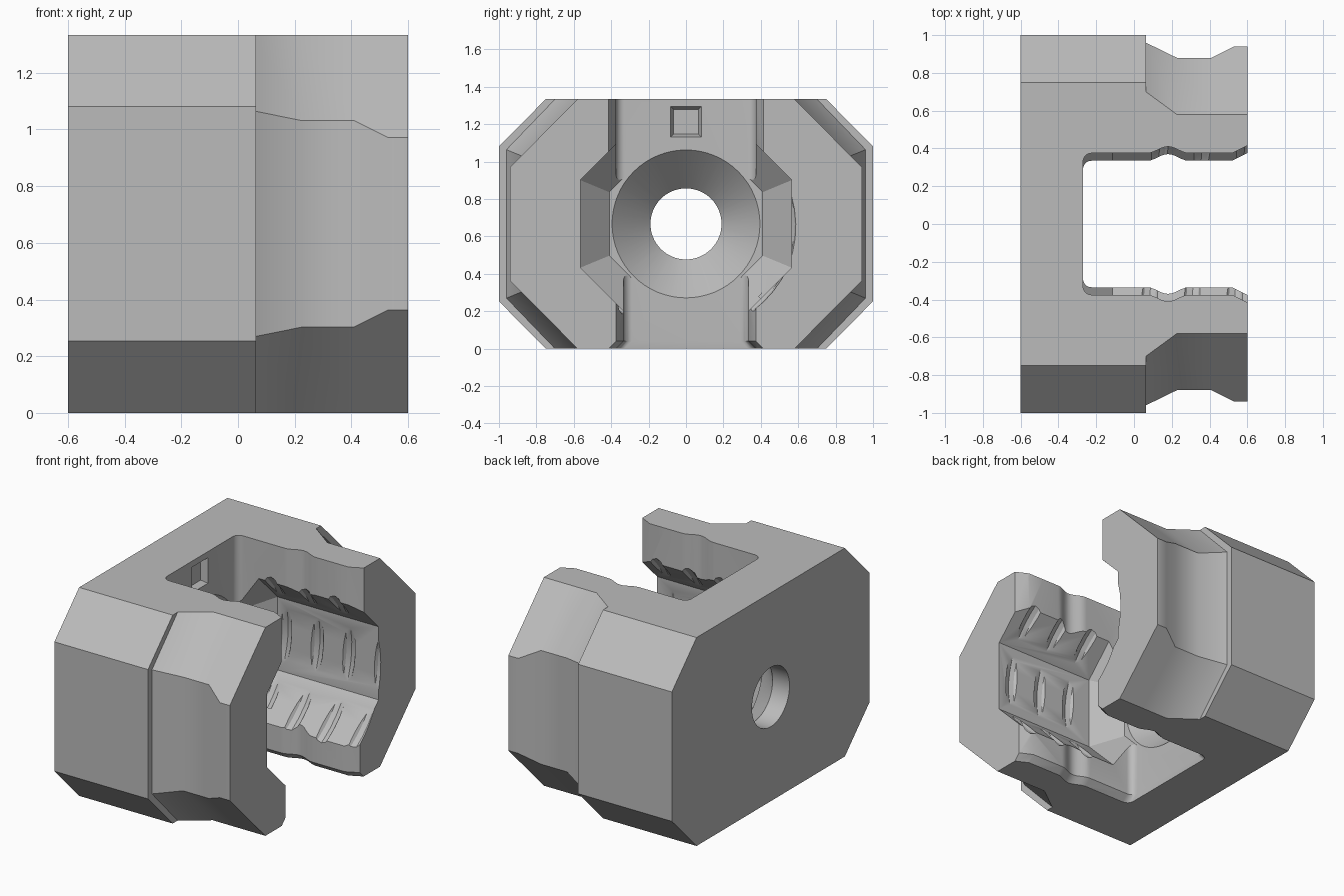
import bpy, bmesh
from math import pi, cos, sin

if "Cube" in bpy.data.objects:
    bpy.data.objects.remove(bpy.data.objects["Cube"])

MID = 0.667          # height of the bore axis
BACK = -0.27         # inner back wall of the slot


def loft(name, rings):
    """Closed solid skinned through matching rings of points."""
    bm = bmesh.new()
    rows = [[bm.verts.new(p) for p in ring] for ring in rings]
    n = len(rows[0])
    for a, b in zip(rows, rows[1:]):
        for i in range(n):
            j = (i + 1) % n
            bm.faces.new((a[i], a[j], b[j], b[i]))
    bm.faces.new(rows[0])
    bm.faces.new(rows[-1])
    bmesh.ops.recalc_face_normals(bm, faces=bm.faces)
    mesh = bpy.data.meshes.new(name)
    bm.to_mesh(mesh)
    bm.free()
    obj = bpy.data.objects.new(name, mesh)
    bpy.context.collection.objects.link(obj)
    return obj


def body_ring(x, side, flat, corner):
    """Eight-sided outline: half width, half top width, lower corner height."""
    top = 2 * MID
    half = [(flat, 0), (side, corner), (side, top - corner), (flat, top)]
    pts = half + [(-y, z) for y, z in reversed(half)]
    return [(x, y, z) for y, z in pts]


def polygon_ring(x, radius, sides, turn=0.0):
    return [(x, radius * cos(turn + 2 * pi * i / sides),
             MID + radius * sin(turn + 2 * pi * i / sides)) for i in range(sides)]


def slot_ring(z, half, grow=0.0):
    """Slot plan: rounded back corners, a bulge midway and a flared mouth."""
    r = 0.045
    side = [(BACK + r - r * cos(a * pi / 12), half - r + r * sin(a * pi / 12))
            for a in range(7)]
    side += [(0.18 + 0.11 * t / 6, half + 0.0175 * (1 + cos(pi * t / 6)))
             for t in range(-6, 7)]
    side += [(0.52, half), (0.68, half + 0.08)]
    pts = side + [(x, -y) for x, y in reversed(side)]
    return [(x, y + (grow if y > 0 else -grow), z) for x, y in pts]


# Main block with the stepped, waisted front half
block = loft("clamp_body", [body_ring(*s) for s in (
    (-0.6, 1.0, 0.75, 0.253), (0.063, 1.0, 0.75, 0.253),
    (0.063, 0.96, 0.70, 0.27), (0.227, 0.88, 0.58, 0.303),
    (0.41, 0.88, 0.58, 0.303), (0.53, 0.94, 0.58, 0.363),
    (0.6, 0.94, 0.58, 0.363))])

# Upper and lower slots
cutters = [
    loft("upper_slot_cutter", [slot_ring(MID, 0.375), slot_ring(1.5, 0.375)]),
    loft("lower_slot_cutter", [slot_ring(-0.04, 0.335, 0.08),
                               slot_ring(0.04, 0.335), slot_ring(MID + 0.05, 0.335)]),
]

# Eight-sided channel with a tapered inner end
k = 1 / cos(pi / 8)
cutters.append(loft("channel_cutter", [polygon_ring(x, a * k, 8, pi / 8) for x, a in
                                       ((BACK, 0.41), (-0.115, 0.565), (0.7, 0.565))]))

# Countersunk bore through the back
cutters.append(loft("bore_cutter", [polygon_ring(x, r, 64) for x, r in
                                    ((-0.7, 0.19), (-0.48, 0.19), (-0.25, 0.415))]))

# Square recess in the back wall
square = ((-1, -1), (1, -1), (1, 1), (-1, 1))
cutters.append(loft("recess_cutter", [
    [(x, h * u, 1.213 + h * v) for u, v in square]
    for x, h in ((BACK - 0.04, 0.066), (BACK, 0.082), (BACK + 0.02, 0.09))]))

# Thread groove that nicks the channel walls
section = ((-0.055, 0.55), (-0.03, 0.582), (0, 0.592), (0.03, 0.582), (0.055, 0.55))
steps = 48
groove = []
for i in range(int(3.4 * steps)):
    turn = 0.25 - i / steps
    a = 2 * pi * turn
    groove.append([(0.615 + 0.225 * turn + dx, r * cos(a), MID + r * sin(a))
                   for dx, r in section])
cutters.append(loft("thread_cutter", groove))

# Cut everything out of the block and bake the result
for cutter in cutters:
    cutter.hide_render = True
    mod = block.modifiers.new(cutter.name, "BOOLEAN")
    mod.operation = "DIFFERENCE"
    mod.solver = "EXACT"
    mod.object = cutter
graph = bpy.context.evaluated_depsgraph_get()
baked = bpy.data.meshes.new_from_object(block.evaluated_get(graph))
block.modifiers.clear()
block.data = baked
for cutter in cutters:
    bpy.data.objects.remove(cutter)

# Single grey finish
grey = bpy.data.materials.new("plain_grey")
grey.use_nodes = True
colour = (0.5, 0.5, 0.5, 1)
grey.diffuse_color = colour
grey.node_tree.nodes["Principled BSDF"].inputs["Base Color"].default_value = colour
block.data.materials.clear()
block.data.materials.append(grey)

# Smooth the curved areas, keep the edges crisp
bpy.ops.object.select_all(action="DESELECT")
block.select_set(True)
bpy.context.view_layer.objects.active = block
bpy.ops.object.shade_smooth_by_angle(angle=pi / 6)
